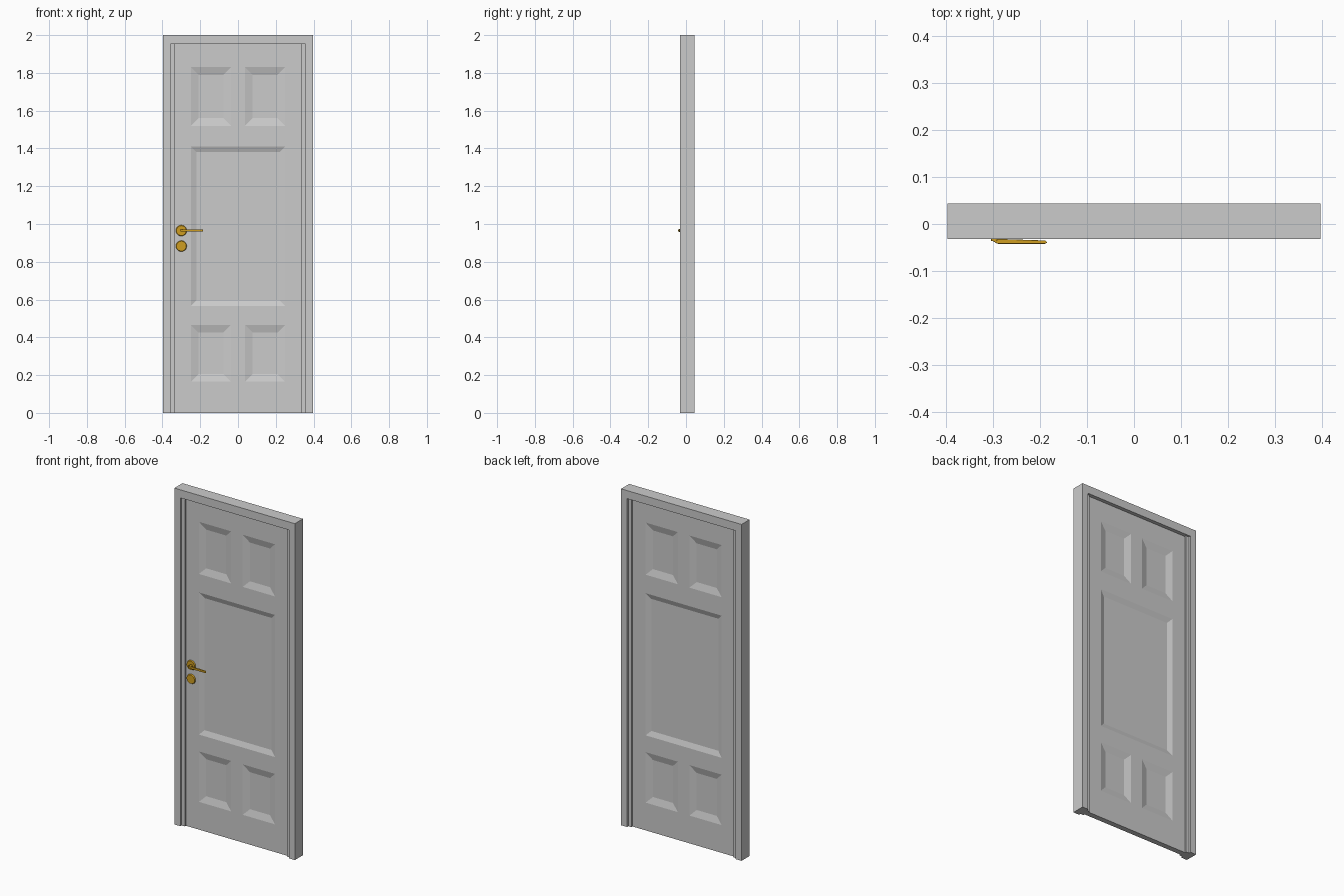
import bpy
import bmesh
import math
from mathutils import Matrix, Vector

old = bpy.data.objects.get("Cube")
if old:
    bpy.data.objects.remove(old, do_unlink=True)


def material(name, rgb):
    m = bpy.data.materials.new(name)
    m.use_nodes = True
    colour = (*rgb, 1.0)
    m.diffuse_color = colour
    m.node_tree.nodes["Principled BSDF"].inputs["Base Color"].default_value = colour
    return m


GREY = material("grey_paint", (0.6, 0.6, 0.6))
GOLD = material("gold_metal", (0.62, 0.34, 0.015))

HALF_W, TOP = 0.396, 2.0            # outer size of frame
OPEN_W, OPEN_TOP = 0.357, 1.952     # opening in frame
STOP_W = 0.336                      # inner edge of door stops
FRONT, BACK = -0.032, 0.044         # frame depth
DOOR_FRONT, DOOR_BACK = -0.010, 0.022


def finish(name, bm, mat, smooth=False):
    bmesh.ops.recalc_face_normals(bm, faces=bm.faces[:])
    mesh = bpy.data.meshes.new(name)
    bm.to_mesh(mesh)
    bm.free()
    mesh.materials.append(mat)
    obj = bpy.data.objects.new(name, mesh)
    bpy.context.collection.objects.link(obj)
    if smooth:
        bpy.ops.object.select_all(action='DESELECT')
        obj.select_set(True)
        bpy.context.view_layer.objects.active = obj
        bpy.ops.object.shade_smooth_by_angle(angle=math.radians(35))
    return obj


def prism(name, points, direction, mat):
    """Extrude a closed outline along a direction."""
    bm = bmesh.new()
    face = bm.faces.new([bm.verts.new(p) for p in points])
    out = bmesh.ops.extrude_face_region(bm, geom=[face], use_keep_orig=True)
    moved = [v for v in out["geom"] if isinstance(v, bmesh.types.BMVert)]
    bmesh.ops.translate(bm, verts=moved, vec=direction)
    return finish(name, bm, mat)


def box_mesh(lo, hi):
    bm = bmesh.new()
    lo, hi = Vector(lo), Vector(hi)
    matrix = Matrix.Translation((lo + hi) / 2) @ Matrix.Diagonal((*(hi - lo), 1))
    bmesh.ops.create_cube(bm, size=1, matrix=matrix)
    return bm


def disc(name, x, z, radius, y_front, y_back, bevel=0.0):
    """Round part whose axis runs front to back."""
    bm = bmesh.new()
    matrix = Matrix.Translation((x, (y_front + y_back) / 2, z)) @ Matrix.Rotation(math.pi / 2, 4, 'X')
    bmesh.ops.create_cone(bm, cap_ends=True, segments=24, radius1=radius,
                          radius2=radius - bevel, depth=y_back - y_front, matrix=matrix)
    return finish(name, bm, GOLD, smooth=True)


# Frame: two jambs and a head, mitred at the corners
for side, s in (("left", 1), ("right", -1)):
    prism(side + "_jamb",
          [(s * x, FRONT, z) for x, z in
           ((HALF_W, 0), (HALF_W, TOP), (OPEN_W, OPEN_TOP), (OPEN_W, 0))],
          (0, BACK - FRONT, 0), GREY)
    xs = sorted((s * STOP_W, s * (OPEN_W + 0.002)))
    finish(side + "_door_stop",
           box_mesh((xs[0], -0.02, 0), (xs[1], 0.032, OPEN_TOP)), GREY)
prism("frame_head",
      [(x, FRONT, z) for x, z in
       ((-HALF_W, TOP), (HALF_W, TOP), (OPEN_W, OPEN_TOP), (-OPEN_W, OPEN_TOP))],
      (0, BACK - FRONT, 0), GREY)

# Door leaf, cut along the panel edges, with panels sunk into both faces
INNER, OUTER = 0.038, 0.25
panels = [(-OUTER, OUTER, 0.565, 1.41, 0.03)]
for z0, z1 in ((0.165, 0.465), (1.52, 1.83)):
    panels += [(-OUTER, -INNER, z0, z1, 0.04), (INNER, OUTER, z0, z1, 0.04)]

bm = box_mesh((-STOP_W, DOOR_FRONT, 0), (STOP_W, DOOR_BACK, OPEN_TOP))
cuts = {(0, x) for p in panels for x in p[:2]} | {(2, z) for p in panels for z in p[2:4]}
for axis, value in sorted(cuts):
    co, normal = Vector(), Vector()
    co[axis], normal[axis] = value, 1
    bmesh.ops.bisect_plane(bm, geom=bm.verts[:] + bm.edges[:] + bm.faces[:],
                           plane_co=co, plane_no=normal)
bm.normal_update()
for x0, x1, z0, z1, width in panels:
    for facing in (-1, 1):
        field = []
        for f in bm.faces:
            c = f.calc_center_median()
            if f.normal.y * facing > 0.9 and x0 < c.x < x1 and z0 < c.z < z1:
                field.append(f)
        bmesh.ops.inset_region(bm, faces=field, thickness=width, depth=-0.011,
                               use_even_offset=True, use_boundary=True)
        bm.normal_update()
finish("door_leaf", bm, GREY)

# Handle: rose, spindle and lever, with a lock cover below
HX, HZ = -0.3, 0.965
disc("handle_rose", HX, HZ, 0.029, -0.017, DOOR_FRONT, 0.003)
disc("lock_cover", HX, 0.883, 0.029, -0.017, DOOR_FRONT, 0.003)
disc("handle_spindle", HX + 0.004, HZ, 0.008, -0.036, -0.016)
lever = prism("handle_lever",
              [(x, y, HZ - 0.006) for x, y in
               ((-0.305, -0.033), (-0.29, -0.042), (-0.188, -0.042),
                (-0.184, -0.039), (-0.188, -0.035), (-0.28, -0.032))],
              (0, 0, 0.012), GOLD)
bevel = lever.modifiers.new("soft_edges", 'BEVEL')
bevel.width = 0.0015
bevel.segments = 2
